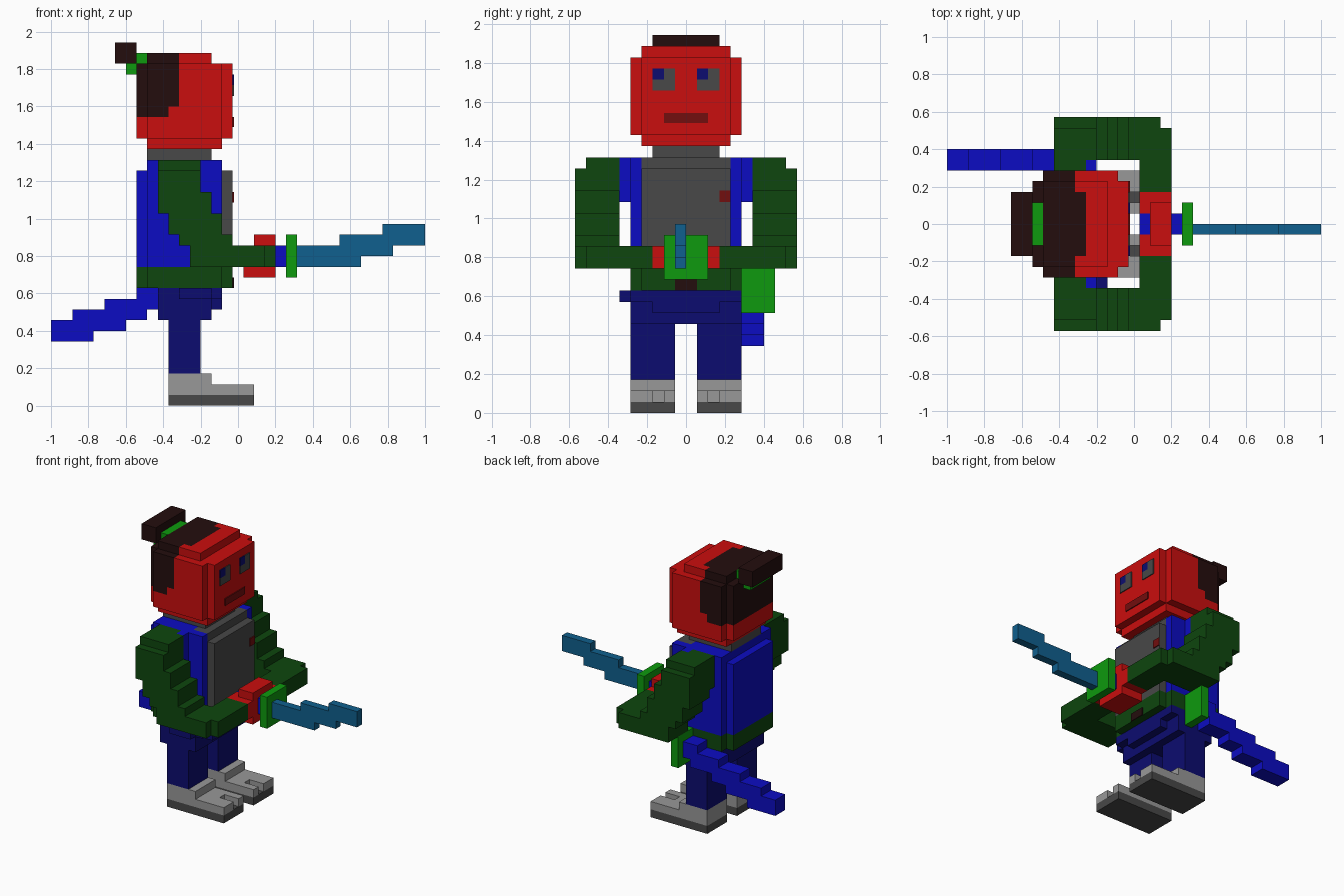
import bpy
import bmesh

U = 2 / 35          # one block
T = 0.12            # plate thickness in blocks (under 0.01 units)

cube = bpy.data.objects.get("Cube")
if cube:
    bpy.data.objects.remove(cube, do_unlink=True)


def linear(c):
    c /= 255
    return c / 12.92 if c <= 0.04045 else ((c + 0.055) / 1.055) ** 2.4


def material(name, *rgb):
    m = bpy.data.materials.new(name)
    col = (*[linear(c) for c in rgb], 1)
    m.diffuse_color = col
    m.use_nodes = True
    bsdf = m.node_tree.nodes["Principled BSDF"]
    bsdf.inputs["Base Color"].default_value = col
    bsdf.inputs["Roughness"].default_value = 0.8
    return m


RED = material("skin red", 202, 14, 14)
HAIR = material("dark brown", 36, 13, 13)
LIME = material("bright green", 14, 154, 14)
GREEN = material("dark green", 14, 70, 14)
NAVY = material("navy", 12, 12, 112)
BLUE = material("bright blue", 12, 12, 194)
STEEL = material("steel blue", 16, 96, 142)
LIGHT = material("light grey", 152, 152, 152)
GREY = material("dark grey", 72, 72, 72)
DARK_RED = material("dark red", 114, 14, 14)


def part(name, mat, boxes, side=1):
    """Blocks given as x0, x1, y0, y1, z0, z1 in block units; side=-1 mirrors y."""
    bm = bmesh.new()
    for x0, x1, y0, y1, z0, z1 in boxes:
        vs = bmesh.ops.create_cube(bm, size=1)["verts"]
        for v in vs:
            x = x0 if v.co.x < 0 else x1
            y = y0 if v.co.y < 0 else y1
            z = z0 if v.co.z < 0 else z1
            v.co = (x * U - 1, side * y * U, z * U)
    if side < 0:
        bmesh.ops.reverse_faces(bm, faces=bm.faces)
    me = bpy.data.meshes.new(name)
    bm.to_mesh(me)
    bm.free()
    me.materials.append(mat)
    ob = bpy.data.objects.new(name, me)
    bpy.context.collection.objects.link(ob)
    return ob


# Head and hair
part("head", RED, [
    (9, 16, -4, 4, 24, 25), (9, 16, -5, 5, 25, 27), (8, 9, -4, 4, 25, 27),
    (11, 16, -5, 5, 27, 28), (12, 16, -5, 5, 28, 32), (16, 17, -4, 4, 25, 32),
    (13, 15, -4, 4, 32, 33), (12, 13, -4, -3, 32, 33), (12, 13, 3, 4, 32, 33)])
part("hair", HAIR, [
    (9, 11, -5, 5, 27, 28), (9, 12, -5, 5, 28, 32), (8, 9, -4, 4, 27, 32),
    (9, 12, -4, 4, 32, 33), (12, 13, -3, 3, 32, 33)])
part("hair_bun", HAIR, [(6, 8, -3, 3, 32, 34)])
part("hair_tie", LIME, [(7, 8, -2, 2, 31, 32), (8, 9, -2, 2, 32, 33)])

# Face plates
for label, y in (("right", -3), ("left", 1)):
    part(label + "_eye", GREY, [(17, 17 + T, y, y + 2, 29, 30),
                                (17, 17 + T, y + 1, y + 2, 30, 31)])
    part(label + "_pupil", NAVY, [(17, 17 + T, y, y + 1, 30, 31)])
part("mouth", DARK_RED, [(17, 17 + T, -2, 2, 26.1, 27)])

# Torso
part("neck", GREY, [(9, 15, -3, 3, 23, 24)])
part("shirt", GREY, [(14, 16, -4, 4, 13, 23), (16, 17, -4, 4, 13, 22)])
part("vest", BLUE, [
    (9, 14, -5, 5, 13, 23), (8, 9, -4, 4, 13, 22),
    (14, 16, -5, -4, 13, 23), (14, 16, 4, 5, 13, 23),
    (13, 14, -6, -5, 19, 23), (13, 14, 5, 6, 19, 23)])
part("chest_badge", DARK_RED, [(17, 17 + T, 3, 4, 19, 20)])
part("waistband", GREEN, [(9, 16, -5, 5, 11, 13), (8, 9, -4, 4, 11, 13),
                          (16, 17, -4, 4, 11, 13)])
part("buckle", HAIR, [(17, 17 + T, -1, 1, 11, 12)])
part("hips", NAVY, [(10, 15, -5, 5, 8, 11), (15, 16, -5, 5, 10, 11),
                    (15, 16, -3, 3, 9, 10), (12, 15, -6, -5, 10, 11)])

# Limbs, mirrored
for label, s in (("left", 1), ("right", -1)):
    part(label + "_sleeve", GREEN, [
        (10, 13, 5, 6, 19, 23), (10, 14, 6, 9, 22, 23),
        (10, 14, 6, 10, 20, 22), (10, 15, 6, 10, 18, 20),
        (11, 16, 6, 10, 16, 18), (12, 17, 6, 10, 15, 16),
        (13, 20, 6, 10, 13, 15), (20, 21, 6, 9, 13, 15),
        (18, 21, 3, 6, 13, 15)], s)
    part(label + "_hand", RED, [(18, 21, 1, 3, 13, 15)], s)
    part(label + "_leg", NAVY, [(11, 14, 1, 5, 3, 8)], s)
    part(label + "_sole", GREY, [(11, 19, 1, 5, 0, 1)], s)
    part(label + "_shoe", LIGHT, [
        (11, 15, 1, 5, 1, 3), (15, 17, 1, 5, 1, 2),
        (17, 19, 1, 2, 1, 2), (17, 19, 3, 5, 1, 2)], s)

# Sword held in both hands
part("fingers", RED, [(19, 21, -2, 2, 15, 16), (18, 21, -2, 2, 12, 13)])
part("sword_grip", BLUE, [(18, 22, -1, 1, 13, 15)])
part("sword_guard", LIME, [(22, 23, -2, 2, 12, 16)])
part("sword_blade", STEEL, [(23, 29, -1, 0, 13, 15), (27, 32, -1, 0, 14, 16),
                            (31, 35, -1, 0, 15, 17)])

# Scabbard at the left hip
part("scabbard", BLUE, [(0, 4, 5, 7, 6, 8), (2, 7, 5, 7, 7, 9),
                        (5, 9, 5, 7, 8, 10), (8, 12, 5, 7, 9, 11),
                        (11, 13, 5, 7, 10, 12)])
part("scabbard_guard", LIME, [(13, 14, 5, 8, 9, 13)])
